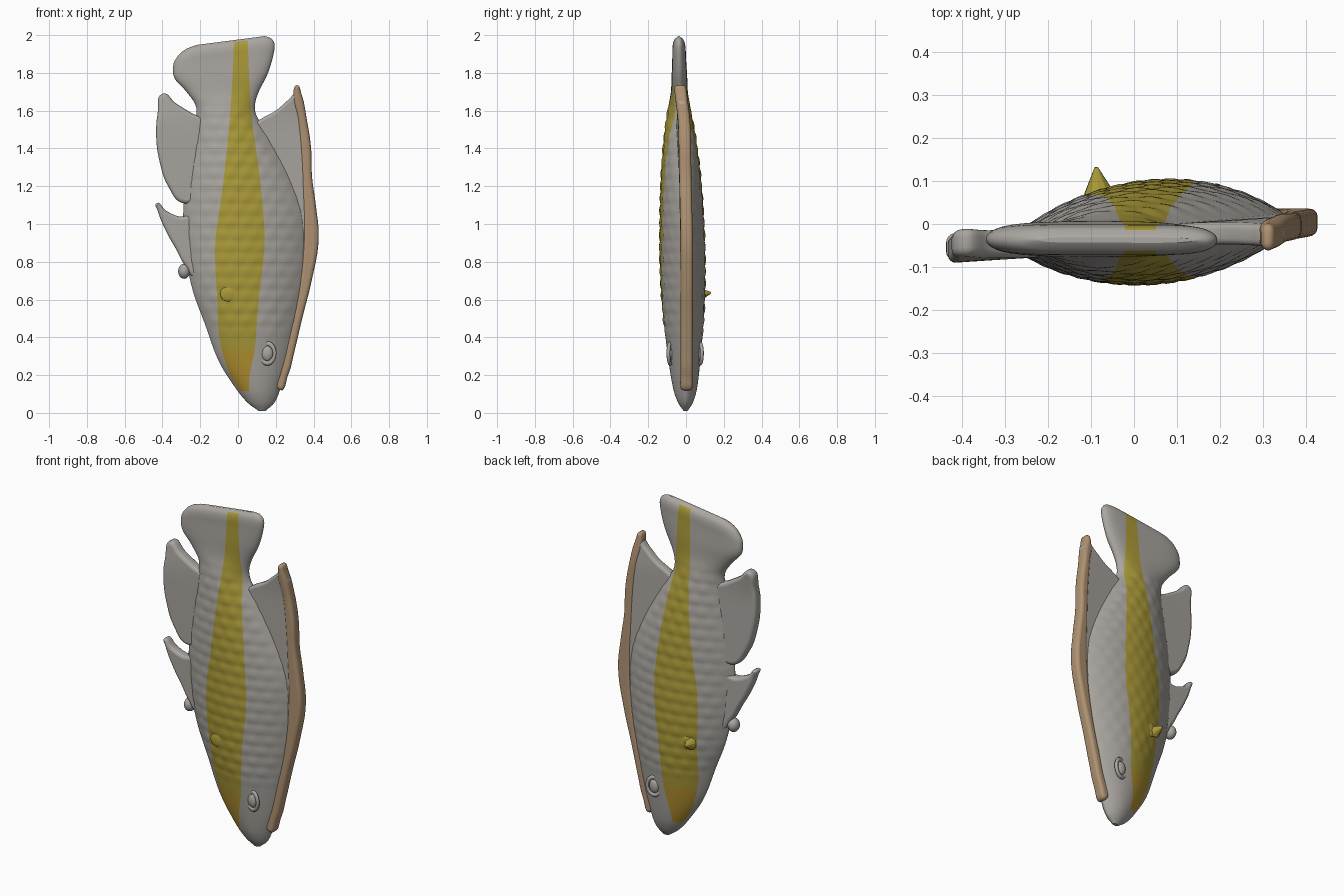
import bpy, bmesh, math

if "Cube" in bpy.data.objects:
    bpy.data.objects.remove(bpy.data.objects["Cube"])


def material(name, rgb):
    m = bpy.data.materials.new(name)
    m.diffuse_color = (*rgb, 1)
    m.use_nodes = True
    m.node_tree.nodes["Principled BSDF"].inputs["Base Color"].default_value = m.diffuse_color
    return m


GREY = material("scale_grey", (0.40, 0.38, 0.35))
YELLOW = material("stripe_yellow", (0.40, 0.32, 0.04))
GOLD = material("snout_gold", (0.46, 0.29, 0.03))
TAN = material("fin_tan", (0.43, 0.29, 0.17))


def interp(table, t, c):
    """Smooth interpolation of column c in a table keyed by column 0."""
    n = len(table)
    if t <= table[0][0]:
        return table[0][c]
    if t >= table[-1][0]:
        return table[-1][c]
    i = max(k for k in range(n - 1) if table[k][0] <= t)

    def slope(k):
        a, b = table[max(k - 1, 0)], table[min(k + 1, n - 1)]
        return (b[c] - a[c]) / (b[0] - a[0])

    a, b = table[i], table[i + 1]
    d = b[0] - a[0]
    s = (t - a[0]) / d
    return ((2*s**3 - 3*s*s + 1) * a[c] + (s**3 - 2*s*s + s) * d * slope(i)
            + (3*s*s - 2*s**3) * b[c] + (s**3 - s*s) * d * slope(i + 1))


def ramp(a, b, t):
    s = min(1, max(0, (t - a) / (b - a)))
    return s * s * (3 - 2 * s)


def mid(x, z):
    """Slightly leaning centre plane of the fish."""
    return -0.01 - 0.014 * z + 0.065 * x * (1 - ramp(1.5, 1.8, z))


# height, left edge, right edge, belly half thickness, rim half thickness
BODY = [(0.01, 0.11, 0.145, 0.004, 0.006), (0.05, 0.055, 0.19, 0.025, 0.012),
        (0.12, -0.005, 0.222, 0.045, 0.016), (0.27, -0.10, 0.27, 0.065, 0.018),
        (0.47, -0.175, 0.315, 0.085, 0.018), (0.65, -0.24, 0.35, 0.096, 0.018),
        (0.85, -0.28, 0.37, 0.10, 0.018), (1.05, -0.29, 0.36, 0.095, 0.018),
        (1.25, -0.275, 0.29, 0.085, 0.018), (1.45, -0.24, 0.18, 0.063, 0.02),
        (1.57, -0.22, 0.10, 0.042, 0.023), (1.63, -0.225, 0.09, 0.03, 0.026),
        (1.70, -0.27, 0.11, 0.014, 0.031), (1.80, -0.335, 0.16, 0.005, 0.036),
        (1.90, -0.342, 0.19, 0.0, 0.036), (1.95, -0.315, 0.192, 0.0, 0.034),
        (1.98, -0.27, 0.17, 0.0, 0.024), (1.992, -0.22, 0.14, 0.0, 0.006)]
# height, left and right border of the stripe
STRIPE = [(0.0, 0.12, 0.135), (0.12, 0.0, 0.06), (0.35, -0.09, 0.09),
          (0.6, -0.11, 0.11), (0.9, -0.12, 0.14), (1.2, -0.08, 0.12),
          (1.6, -0.04, 0.07), (2.0, -0.02, 0.05)]


def half(x, t):
    """Half thickness of the body at x on row t, with scale relief."""
    xl, xr = interp(BODY, t, 1), interp(BODY, t, 2)
    u = min(1, abs((2 * x - xl - xr) / (xr - xl)))
    h = interp(BODY, t, 3) * (1 - u * u) + interp(BODY, t, 4) * math.sqrt(1 - u**6)
    mask = ramp(0.35, 0.5, t) * (1 - ramp(1.55, 1.68, t)) * (1 - u**4)
    row = t / 0.065
    saw = row - math.floor(row)
    wave = math.cos(math.tau * x / 0.085 + math.pi * math.floor(row))
    return h + mask * (0.006 * math.sin(math.pi * saw) * (0.6 + 0.4 * wave))


# Body and tail in one loft whose columns follow the stripe borders
def make_body():
    bm = bmesh.new()
    rows, nl, ns, nr = 170, 13, 12, 15
    rings = []
    for i in range(rows + 1):
        t = 0.01 + 1.982 * i / rows
        xl, xr = interp(BODY, t, 1), interp(BODY, t, 2)
        w = xr - xl
        sl = max(interp(STRIPE, t, 1), xl + 0.06 * w)
        sr = min(interp(STRIPE, t, 2), xr - 0.06 * w)
        xs = [xl + (sl - xl) * (1 - math.cos(math.pi / 2 * k / nl)) for k in range(nl)]
        xs += [sl + (sr - sl) * k / ns for k in range(ns)]
        xs += [sr + (xr - sr) * math.sin(math.pi / 2 * k / nr) for k in range(nr + 1)]
        tilt = 0.13 * ramp(1.65, 1.95, t)
        ring = []
        for side, cols in ((-1, xs), (1, xs[-2:0:-1])):
            for x in cols:
                z = t + tilt * (x - 0.12)
                ring.append(bm.verts.new((x, mid(x, z) + side * half(x, t), z)))
        rings.append(ring)
    n, last = len(rings[0]), nl + ns + nr
    for i in range(rows):
        t = 0.01 + 1.982 * (i + 0.5) / rows
        for j in range(n):
            k = (j + 1) % n
            f = bm.faces.new((rings[i][j], rings[i][k], rings[i+1][k], rings[i+1][j]))
            f.smooth = True
            col = j if j < last else 2 * last - 1 - j
            if nl <= col < nl + ns and 0.11 < t < 1.975:
                f.material_index = 2 if t < 0.34 else 1
    bm.faces.new(rings[0][::-1])
    bm.faces.new(rings[-1])
    bmesh.ops.recalc_face_normals(bm, faces=bm.faces)
    me = bpy.data.meshes.new("fish_body")
    bm.to_mesh(me)
    for m in (GREY, YELLOW, GOLD):
        me.materials.append(m)
    bpy.context.collection.objects.link(bpy.data.objects.new("fish_body", me))


# Fins: filled outlines with rounded rims, laid on the centre plane
def fin(name, pts, thick, mat):
    cu = bpy.data.curves.new(name, 'CURVE')
    cu.dimensions, cu.fill_mode = '2D', 'BOTH'
    bevel = thick * 0.6
    cu.extrude, cu.bevel_depth, cu.bevel_resolution = thick - bevel, bevel, 3
    cu.offset = -bevel
    sp = cu.splines.new('BEZIER')
    sp.bezier_points.add(len(pts) - 1)
    sp.use_cyclic_u, sp.resolution_u = True, 6
    for p, (x, z) in zip(sp.bezier_points, pts):
        p.co = (x, z, 0)
        p.handle_left_type = p.handle_right_type = 'AUTO'
    ob = bpy.data.objects.new(name, cu)
    bpy.context.collection.objects.link(ob)
    bpy.ops.object.select_all(action='DESELECT')
    ob.select_set(True)
    bpy.context.view_layer.objects.active = ob
    bpy.ops.object.convert(target='MESH')
    ob = bpy.context.object
    for v in ob.data.vertices:
        x, z, d = v.co
        v.co = (x, mid(x, z) - d, z)
    ob.data.materials.clear()
    ob.data.materials.append(mat)
    bpy.ops.object.shade_smooth_by_angle(angle=math.radians(50))


def blob(name, loc, scale, mat):
    bpy.ops.mesh.primitive_uv_sphere_add(segments=20, ring_count=12, radius=1, location=loc)
    ob = bpy.context.object
    ob.name, ob.scale = name, scale
    ob.data.materials.append(mat)
    bpy.ops.object.shade_smooth()


make_body()
fin("dorsal_fin", [(0.22, 0.5), (0.34, 0.62), (0.39, 0.9), (0.385, 1.1), (0.365, 1.3),
                   (0.35, 1.5), (0.31, 1.69), (0.27, 1.66), (0.2, 1.6), (0.12, 1.555),
                   (0.05, 1.5), (0.1, 1.1)], 0.026, GREY)
fin("dorsal_fin_edge", [(0.22, 0.12), (0.265, 0.2), (0.3, 0.33), (0.34, 0.5), (0.39, 0.7),
                        (0.427, 0.92), (0.412, 1.1), (0.392, 1.25), (0.387, 1.4),
                        (0.365, 1.55), (0.335, 1.69), (0.312, 1.735), (0.293, 1.69),
                        (0.315, 1.55), (0.33, 1.4), (0.34, 1.2), (0.345, 0.9),
                        (0.31, 0.6), (0.24, 0.3)], 0.032, TAN)
fin("anal_fin", [(-0.17, 1.54), (-0.25, 1.59), (-0.33, 1.64), (-0.4, 1.69), (-0.425, 1.59),
                 (-0.433, 1.46), (-0.415, 1.33), (-0.37, 1.2), (-0.29, 1.11),
                 (-0.2, 1.15)], 0.032, GREY)
fin("pelvic_fin", [(-0.22, 0.72), (-0.28, 0.78), (-0.33, 0.87), (-0.38, 0.96), (-0.425, 1.07),
                   (-0.432, 1.11), (-0.38, 1.07), (-0.31, 1.04), (-0.22, 1.04)], 0.03, GREY)
blob("belly_knob", (-0.285, mid(-0.285, 0.75), 0.75), (0.032, 0.036, 0.04), GREY)

# Eyes with raised rims, and side fins on each flank
for side, tag in ((-1, "front"), (1, "back")):
    y = mid(0.155, 0.32) + side * half(0.155, 0.32)
    blob("eye_" + tag, (0.155, y, 0.315), (0.03, 0.018, 0.04), GREY)
    bpy.ops.mesh.primitive_torus_add(major_radius=0.04, minor_radius=0.01, major_segments=24,
                                     minor_segments=8, location=(0.155, y, 0.315),
                                     rotation=(math.pi / 2, 0, side * 0.25))
    rim = bpy.context.object
    rim.name, rim.scale = "eye_rim_" + tag, (1, 1.3, 1)
    rim.data.materials.append(GREY)
    bpy.ops.object.shade_smooth()
    y = mid(-0.06, 0.62) + side * half(-0.06, 0.62)
    blob("pectoral_fin_" + tag, (-0.05, y - side * 0.004, 0.63), (0.045, 0.012, 0.04), YELLOW)

# Lifted tip of the back pectoral fin
bpy.ops.mesh.primitive_cone_add(vertices=10, radius1=0.035, radius2=0.004, depth=0.06,
                                location=(-0.085, 0.103, 0.632),
                                rotation=(-math.pi / 2 + 0.15, 0, 0.1))
tip = bpy.context.object
tip.name = "pectoral_fin_tip"
tip.data.materials.append(YELLOW)
bpy.ops.object.shade_smooth_by_angle()
